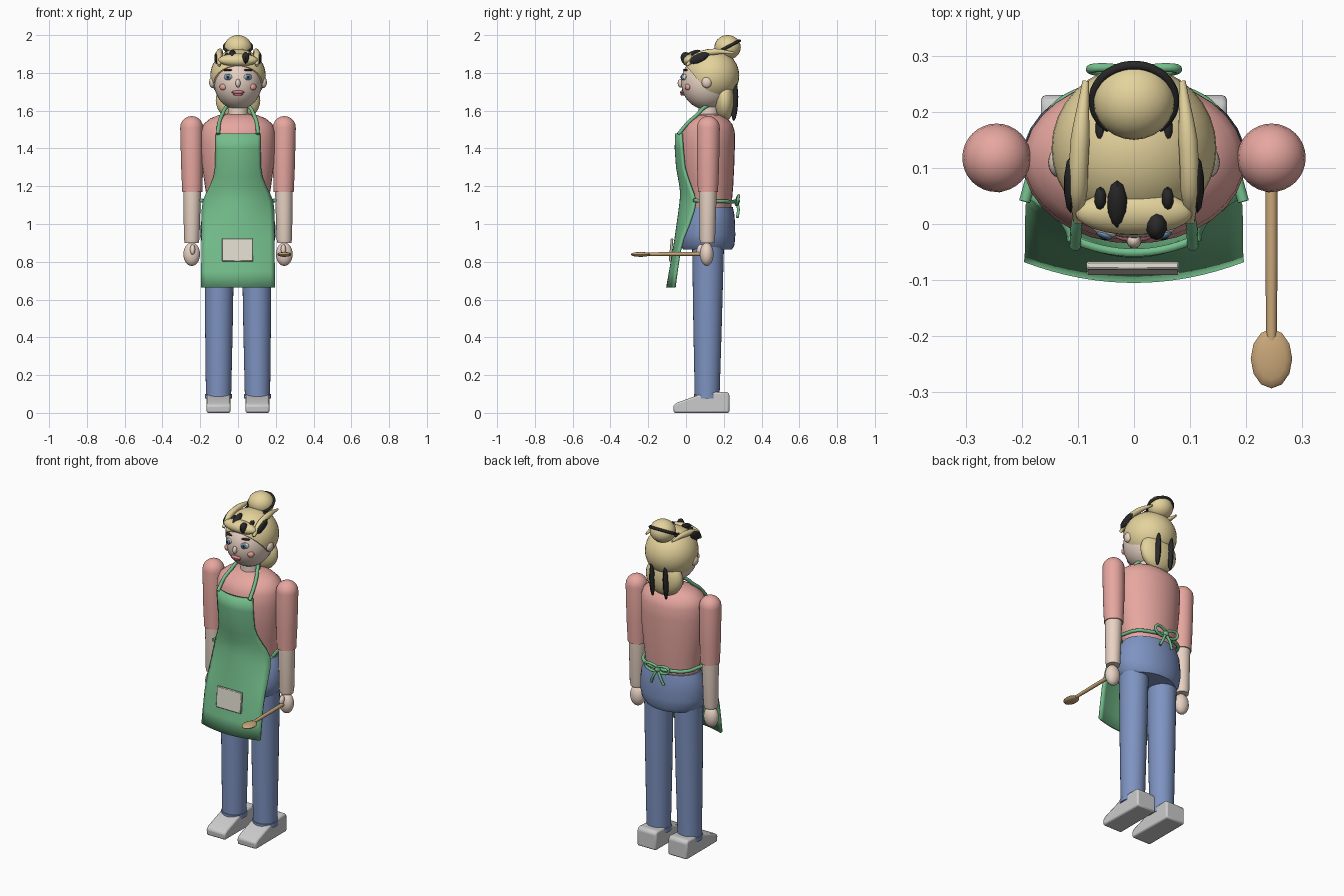
import bpy, bmesh, math
from mathutils import Matrix, Vector, Euler

if "Cube" in bpy.data.objects:
    bpy.data.objects.remove(bpy.data.objects["Cube"])

def mat(name, r, g, b):
    m = bpy.data.materials.new(name)
    m.diffuse_color = [(c / 255) ** 2.2 for c in (r, g, b)] + [1]
    m.use_nodes = True
    m.node_tree.nodes["Principled BSDF"].inputs["Base Color"].default_value = m.diffuse_color
    return m

PINK = mat("shirt_pink", 230, 165, 158)
SKIN = mat("skin", 232, 210, 195)
JEANS = mat("denim", 125, 146, 192)
GREEN = mat("apron_green", 115, 188, 138)
HAIR = mat("hair_blond", 228, 210, 155)
BLACK = mat("hair_dark", 45, 45, 45)
WOOD = mat("wood", 200, 165, 120)
CREAM = mat("pocket_cream", 225, 220, 208)
BLUE = mat("eye_blue", 105, 145, 185)
BROW = mat("brow_brown", 75, 40, 40)
LIP = mat("lip_pink", 215, 125, 140)
CHEEK = mat("cheek_pink", 232, 160, 150)

def smooth(o, m, angle=40):
    if m:
        o.data.materials.append(m)
    bpy.ops.object.select_all(action='DESELECT')
    bpy.context.view_layer.objects.active = o
    o.select_set(True)
    bpy.ops.object.shade_smooth_by_angle(angle=math.radians(angle))
    return o

def finish(name, bm, m, angle=40):
    bmesh.ops.recalc_face_normals(bm, faces=bm.faces)
    me = bpy.data.meshes.new(name)
    bm.to_mesh(me)
    bm.free()
    o = bpy.data.objects.new(name, me)
    bpy.context.collection.objects.link(o)
    return smooth(o, m, angle)

def ball(name, c, r, m, rot=(0, 0, 0), u=24, v=14, cut=None):
    bm = bmesh.new()
    bmesh.ops.create_uvsphere(bm, u_segments=u, v_segments=v, radius=1)
    M = Matrix.Translation(c) @ Euler([math.radians(a) for a in rot]).to_matrix().to_4x4() @ Matrix.Diagonal((*r, 1))
    bmesh.ops.transform(bm, matrix=M, verts=bm.verts)
    if cut:
        res = bmesh.ops.bisect_plane(bm, geom=bm.verts[:] + bm.edges[:] + bm.faces[:],
                                     plane_co=cut[0], plane_no=cut[1], clear_inner=True)
        bmesh.ops.holes_fill(bm, edges=[e for e in res['geom_cut'] if isinstance(e, bmesh.types.BMEdge)])
    return finish(name, bm, m)

def loft(name, rings, m, n=32):
    """Stack of ellipses: (z, cx, cy, rx, ry)."""
    bm = bmesh.new()
    rows = [[bm.verts.new((cx + rx * math.cos(i * math.tau / n), cy + ry * math.sin(i * math.tau / n), z))
             for i in range(n)] for z, cx, cy, rx, ry in rings]
    for a, b in zip(rows, rows[1:]):
        for i in range(n):
            bm.faces.new((a[i], a[(i + 1) % n], b[(i + 1) % n], b[i]))
    bm.faces.new(rows[0])
    bm.faces.new(rows[-1])
    return finish(name, bm, m)

def tube(name, pts, r, m, taper=None, closed=False):
    cu = bpy.data.curves.new(name, 'CURVE')
    cu.dimensions = '3D'
    cu.bevel_depth, cu.bevel_resolution, cu.resolution_u, cu.use_fill_caps = r, 3, 6, True
    sp = cu.splines.new('BEZIER')
    sp.bezier_points.add(len(pts) - 1)
    sp.use_cyclic_u = closed
    for i, (p, q) in enumerate(zip(sp.bezier_points, pts)):
        p.co = q
        p.handle_left_type = p.handle_right_type = 'AUTO'
        p.radius = taper[i] if taper else 1
    o = bpy.data.objects.new(name, cu)
    bpy.context.collection.objects.link(o)
    bpy.ops.object.select_all(action='DESELECT')
    bpy.context.view_layer.objects.active = o
    o.select_set(True)
    bpy.ops.object.convert(target='MESH')
    return smooth(bpy.context.object, m)

# Torso, pelvis, neck
loft("torso", [(1.06, 0, .125, .16, .112), (1.12, 0, .125, .163, .118), (1.2, 0, .12, .175, .13),
               (1.32, 0, .113, .192, .143), (1.42, 0, .112, .198, .147), (1.49, 0, .115, .196, .143),
               (1.53, 0, .118, .182, .127), (1.56, 0, .122, .145, .095), (1.577, 0, .124, .1, .068),
               (1.583, 0, .125, .05, .04)], PINK)
loft("pelvis", [(1.09, 0, .13, .168, .118), (1.05, 0, .126, .187, .13), (1.0, 0, .118, .197, .142),
                (.94, 0, .114, .2, .147), (.89, 0, .114, .19, .143), (.865, 0, .114, .165, .13)], JEANS)
loft("neck", [(1.55, 0, .12, .055, .055), (1.65, 0, .12, .053, .053)], SKIN)

for s in (-1, 1):
    side = "right" if s > 0 else "left"
    # Legs and shoes
    loft(side + "_trouser_leg", [(.075, s * .103, .112, .072, .07), (.1, s * .103, .112, .072, .07),
         (.101, s * .103, .112, .067, .066), (.45, s * .101, .114, .073, .075), (.92, s * .099, .117, .079, .085)], JEANS)
    bm = bmesh.new()
    prof = [(-.065, 0), (.23, 0), (.23, .1), (.215, .112), (.16, .11), (.08, .1), (-.045, .055), (-.068, .04)]
    f = bm.faces.new([bm.verts.new((s * .103 - .063, y, z)) for y, z in prof])
    ex = bmesh.ops.extrude_face_region(bm, geom=[f])
    bmesh.ops.translate(bm, vec=(.126, 0, 0), verts=[v for v in ex['geom'] if isinstance(v, bmesh.types.BMVert)])
    shoe = finish(side + "_shoe", bm, None)
    bv = shoe.modifiers.new("bevel", 'BEVEL')
    bv.width, bv.segments, bv.angle_limit = .01, 2, math.radians(35)
    # Sleeve with rounded shoulder, forearm, hand
    top = [(1.51 + .061 * math.sin(a), s * .245, .118, .061 * math.cos(a), .061 * math.cos(a))
           for a in [math.radians(d) for d in (0, 18, 36, 54, 70, 84)]]
    loft(side + "_sleeve", [(1.17, s * .242, .116, .053, .053), (1.3, s * .243, .117, .058, .058)] + top, PINK)
    loft(side + "_forearm", [(.9, s * .245, .113, .037, .037), (.92, s * .245, .113, .041, .041),
                             (1.18, s * .243, .116, .047, .047)], SKIN)
    ball(side + "_hand", (s * .245, .11, .84), (.044, .036, .062), SKIN)
    ball(side + "_thumb", (s * .24, .075, .865), (.014, .018, .028), SKIN, (-15, 0, 0), 16, 10)
    # Face pairs
    ball(side + "_ear", (s * .135, .11, 1.75), (.018, .027, .03), SKIN, u=16, v=10)
    ball(side + "_eye_white", (s * .053, -.01, 1.778), (.023, .012, .017), CREAM, (0, 0, s * 22), 16, 10)
    ball(side + "_iris", (s * .053, -.019, 1.778), (.016, .007, .016), BLUE, (0, 0, s * 22), 16, 10)
    ball(side + "_pupil", (s * .053, -.025, 1.778), (.007, .004, .007), BLACK, u=12, v=8)
    ball(side + "_brow", (s * .055, -.004, 1.815), (.025, .008, .006), BROW, (0, 0, s * 22), 16, 8)
    ball(side + "_cheek", (s * .08, .008, 1.725), (.019, .012, .017), CHEEK, (0, 0, s * 32), 16, 10)
    # Hair strands and dark streaks
    tube(side + "_hair_strand", [(s * .1, .005, 1.84), (s * .1, .06, 1.89), (s * .096, .15, 1.912),
                                 (s * .086, .255, 1.905)], .017, HAIR, (.5, 1, 1, .35))
    ball(side + "_temple_streak", (s * .113, .07, 1.88), (.012, .056, .024), BLACK, (25, 0, 0), 10, 8)
    ball(side + "_fringe_fleck", (s * .06, .045, 1.893), (.011, .022, .014), BLACK, (15, 0, 0), 10, 8)
    ball(side + "_crown_fleck", (s * .06, .17, 1.905), (.009, .025, .012), BLACK, u=10, v=8)
    ball(side + "_back_streak", (s * .045, .258, 1.645), (.015, .018, .1), BLACK, (-3, 0, 0), 10, 10)
    # Apron straps, waist ties and bow
    tube(side + "_neck_strap", [(s * .105, -.04, 1.475), (s * .1, .01, 1.535), (s * .085, .055, 1.575),
                                (s * .058, .105, 1.622), (0, .178, 1.63)], .01, GREEN)
    tube(side + "_waist_tie", [(s * .195, .04, 1.125), (s * .175, .11, 1.122), (s * .145, .2, 1.12),
                               (s * .08, .24, 1.118), (0, .262, 1.12)], .01, GREEN)
    tube(side + "_bow_loop", [(0, .268, 1.12), (s * .04, .278, 1.148), (s * .076, .277, 1.14),
                              (s * .065, .272, 1.112)], .008, GREEN, closed=True)
    tube(side + "_bow_tail", [(0, .268, 1.12), (s * .022, .277, 1.08), (s * .042, .272, 1.035)], .008, GREEN)
ball("bow_knot", (0, .27, 1.12), (.017, .015, .017), GREEN, u=16, v=10)

# Head and face
ball("head", (0, .112, 1.75), (.127, .138, .145), SKIN, u=32, v=20)
ball("nose", (0, -.03, 1.745), (.013, .014, .022), SKIN, u=16, v=10)
ball("upper_lip", (0, -.02, 1.698), (.034, .012, .009), LIP, u=16, v=8)
ball("lower_lip", (0, -.017, 1.688), (.026, .012, .009), LIP, u=16, v=8)

# Hair: cap sliced along the hairline, fringe, loose back, bun with band
ball("hair_cap", (0, .135, 1.785), (.147, .147, .142), HAIR, u=32, v=20,
     cut=(Vector((0, -.01, 1.85)), Vector((0, .19, .16))))
ball("fringe", (0, .02, 1.868), (.105, .04, .034), HAIR, (15, 0, 0))
ball("back_hair", (0, .205, 1.655), (.118, .055, .11), HAIR)
ball("bun", (0, .22, 1.935), (.073, .07, .065), HAIR)
t = math.radians(28)
tube("bun_band", [(.073 * math.cos(a), .22 + .071 * math.sin(a) * math.cos(t), 1.937 + .071 * math.sin(a) * math.sin(t))
                  for a in [i * math.tau / 12 for i in range(12)]], .008, BLACK, closed=True)
ball("fringe_streak_left", (-.03, .035, 1.9), (.018, .046, .016), BLACK, (22, 0, 0), 10, 8)
ball("fringe_streak_right", (.04, 0, 1.877), (.02, .028, .034), BLACK, (20, 0, 0), 10, 8)

# Apron panel: rows of (z, half width, centre y, edge y)
rows = [(1.48, .12, -.058, -.03), (1.4, .12, -.06, -.025), (1.3, .122, -.053, -.015), (1.25, .13, -.044, 0),
        (1.2, .15, -.035, .018), (1.16, .171, -.031, .034), (1.12, .187, -.034, .045), (1.07, .193, -.04, .035),
        (1.0, .194, -.05, .01), (.93, .194, -.06, -.02), (.85, .194, -.073, -.042), (.75, .195, -.09, -.057),
        (.665, .196, -.105, -.068)]
N = 16
bm = bmesh.new()
g = [[bm.verts.new((w * k, yc + (ye - yc) * k * k, z)) for k in [2 * i / N - 1 for i in range(N + 1)]]
     for z, w, yc, ye in rows]
for a, b in zip(g, g[1:]):
    for i in range(N):
        bm.faces.new((a[i], b[i], b[i + 1], a[i + 1]))
bmesh.ops.recalc_face_normals(bm, faces=bm.faces)
if sum(f.normal.y for f in bm.faces) > 0:
    bmesh.ops.reverse_faces(bm, faces=bm.faces)
me = bpy.data.meshes.new("apron")
bm.to_mesh(me)
bm.free()
apron = bpy.data.objects.new("apron", me)
bpy.context.collection.objects.link(apron)
smooth(apron, GREEN)
sol = apron.modifiers.new("thickness", 'SOLIDIFY')
sol.thickness, sol.offset = .014, -1

# Pocket
bm = bmesh.new()
bmesh.ops.create_cube(bm, size=1, matrix=Matrix.Translation((-.002, -.079, .863)) @ Matrix.Rotation(math.radians(-5), 4, 'X')
                      @ Matrix.Diagonal((.165, .014, .122, 1)))
pocket = finish("pocket", bm, CREAM)
pocket.modifiers.new("bevel", 'BEVEL').width = .003

# Wooden spoon held in the right hand
tube("spoon_handle", [(.245, .1, .842), (.245, -.05, .842), (.245, -.21, .84)], .011, WOOD, (1, 1, .85))
ball("spoon_bowl", (.245, -.24, .839), (.037, .053, .013), WOOD, u=12, v=8)
